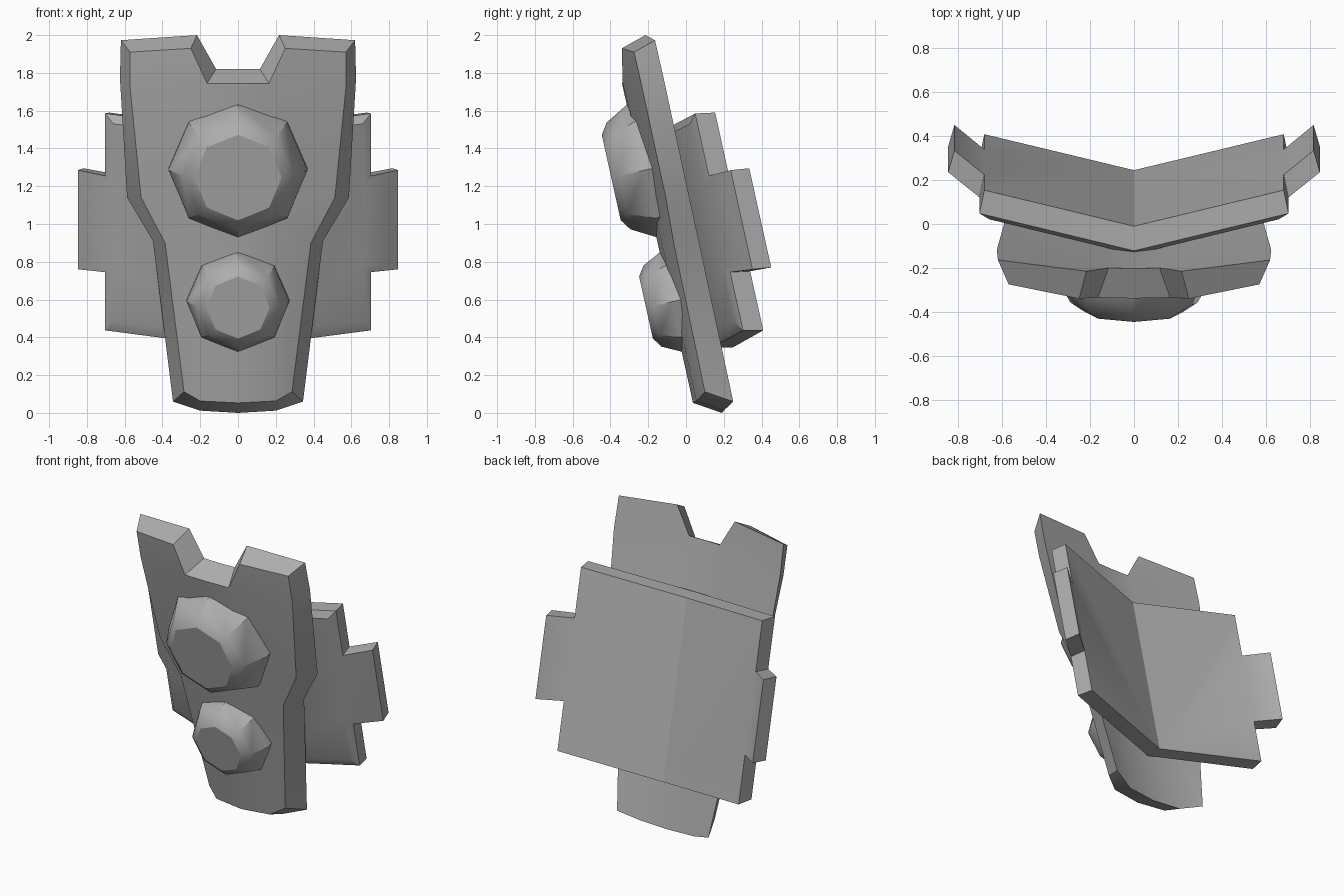
import bpy, bmesh, math
from mathutils import Matrix, Vector

if "Cube" in bpy.data.objects:
    bpy.data.objects.remove(bpy.data.objects["Cube"])

grey = bpy.data.materials.new("plain_grey")
grey.diffuse_color = (0.42, 0.42, 0.42, 1)
grey.use_nodes = True
grey.node_tree.nodes["Principled BSDF"].inputs["Base Color"].default_value = grey.diffuse_color


def finish(name, bm, angle):
    bmesh.ops.recalc_face_normals(bm, faces=bm.faces)
    me = bpy.data.meshes.new(name)
    bm.to_mesh(me)
    bm.free()
    me.materials.append(grey)
    ob = bpy.data.objects.new(name, me)
    bpy.context.collection.objects.link(ob)
    bpy.ops.object.select_all(action='DESELECT')
    ob.select_set(True)
    bpy.context.view_layer.objects.active = ob
    bpy.ops.object.shade_smooth_by_angle(angle=math.radians(angle))
    return ob


def mirrored_shell(name, layers, caps, rim, angle):
    """Stack of matching half outlines, capped front and back, mirrored in x."""
    bm = bmesh.new()
    for s in (1, -1):
        rows = [[bm.verts.new((s * x, y, z)) for x, y, z in layer] for layer in layers]
        for row in (rows[0], rows[-1]):
            for f in caps:
                bm.faces.new([row[i] for i in f])
        for lo, hi in zip(rows, rows[1:]):
            for i, j in zip(rim, rim[1:]):
                bm.faces.new((lo[i], lo[j], hi[j], hi[i]))
    bmesh.ops.remove_doubles(bm, verts=bm.verts, dist=0.0005)
    return finish(name, bm, angle)


# Front plate: top corner pair, then rows of centre / inner / edge points
plate_front = [
    (.25, -.34, 1.93), (.571, -.275, 1.91),
    (0, -.339, 1.745), (.164, -.335, 1.745), (.571, -.232, 1.72),
    (0, -.204, 1.14), (.2, -.182, 1.14), (.513, -.107, 1.14),
    (0, -.15, .90), (.2, -.128, .90), (.386, -.065, .90),
    (0, .037, .053), (.2, .055, .063), (.286, .10, .112)]
plate_back = [
    (.217, -.215, 2.0), (.62, -.164, 1.973),
    (0, -.203, 1.82), (.116, -.20, 1.82), (.625, -.118, 1.77),
    (0, -.05, 1.14), (.2, -.035, 1.14), (.587, .018, 1.14),
    (0, .001, .91), (.2, .018, .91), (.45, .068, .91),
    (0, .19, 0.0), (.2, .20, .012), (.344, .25, .06)]
plate_caps = [(0, 1, 4, 3)]
for r in (2, 5, 8):
    plate_caps += [(r, r + 1, r + 4, r + 3), (r + 1, r + 2, r + 5, r + 4)]
mirrored_shell("front_plate", [plate_front, plate_back], plate_caps,
               [2, 3, 0, 1, 4, 7, 10, 13, 12, 11], 35)


# Back plate: V-shaped, with side tabs that bend further back
def back_layer(offset, bend, points):
    return [(x, -.01 + .27 * min(x, bend) + .85 * max(0, x - bend)
             - .221 * (z - 1.5) + offset, z) for x, z in points]


back_layers = [
    back_layer(-.14, .66, [(0, 1.45), (.66, 1.53), (.66, 1.21), (.79, 1.23),
                           (.795, .785), (.66, .775), (.66, .485), (0, .40)]),
    back_layer(-.113, .704, [(0, 1.495), (.704, 1.585), (.704, 1.255), (.847, 1.285),
                             (.847, .76), (.704, .745), (.704, .437), (0, .345)]),
    back_layer(0, .682, [(0, 1.50), (.682, 1.59), (.682, 1.27), (.818, 1.295),
                         (.818, .77), (.682, .75), (.682, .437), (0, .345)])]
mirrored_shell("back_plate", back_layers, [(0, 1, 2, 5, 6, 7), (2, 3, 4, 5)],
               list(range(8)), 27)


# Eight-sided domes on the tilted front
def dome(name, centre, profile):
    bm = bmesh.new()
    tilt = math.atan(.222)
    out = Vector((0, -math.cos(tilt), -math.sin(tilt)))
    up = Vector((0, -math.sin(tilt), math.cos(tilt)))
    rings = []
    for r, d in profile:
        ring = []
        for k in range(8):
            a = k * math.pi / 4
            p = Vector(centre) + out * d + up * (r * math.cos(a))
            p.x += r * math.sin(a)
            ring.append(bm.verts.new(p))
        rings.append(ring)
    for lo, hi in zip(rings, rings[1:]):
        for k in range(8):
            n = (k + 1) % 8
            bm.faces.new((lo[k], lo[n], hi[n], hi[k]))
    bm.faces.new(rings[0])
    bm.faces.new(rings[-1])
    return finish(name, bm, 35)


dome("upper_dome", (0, -.22, 1.285), [(.368, -.09), (.368, 0), (.29, .14), (.232, .18)])
dome("lower_dome", (0, -.075, .588), [(.272, -.07), (.272, 0), (.22, .105), (.168, .14)])
